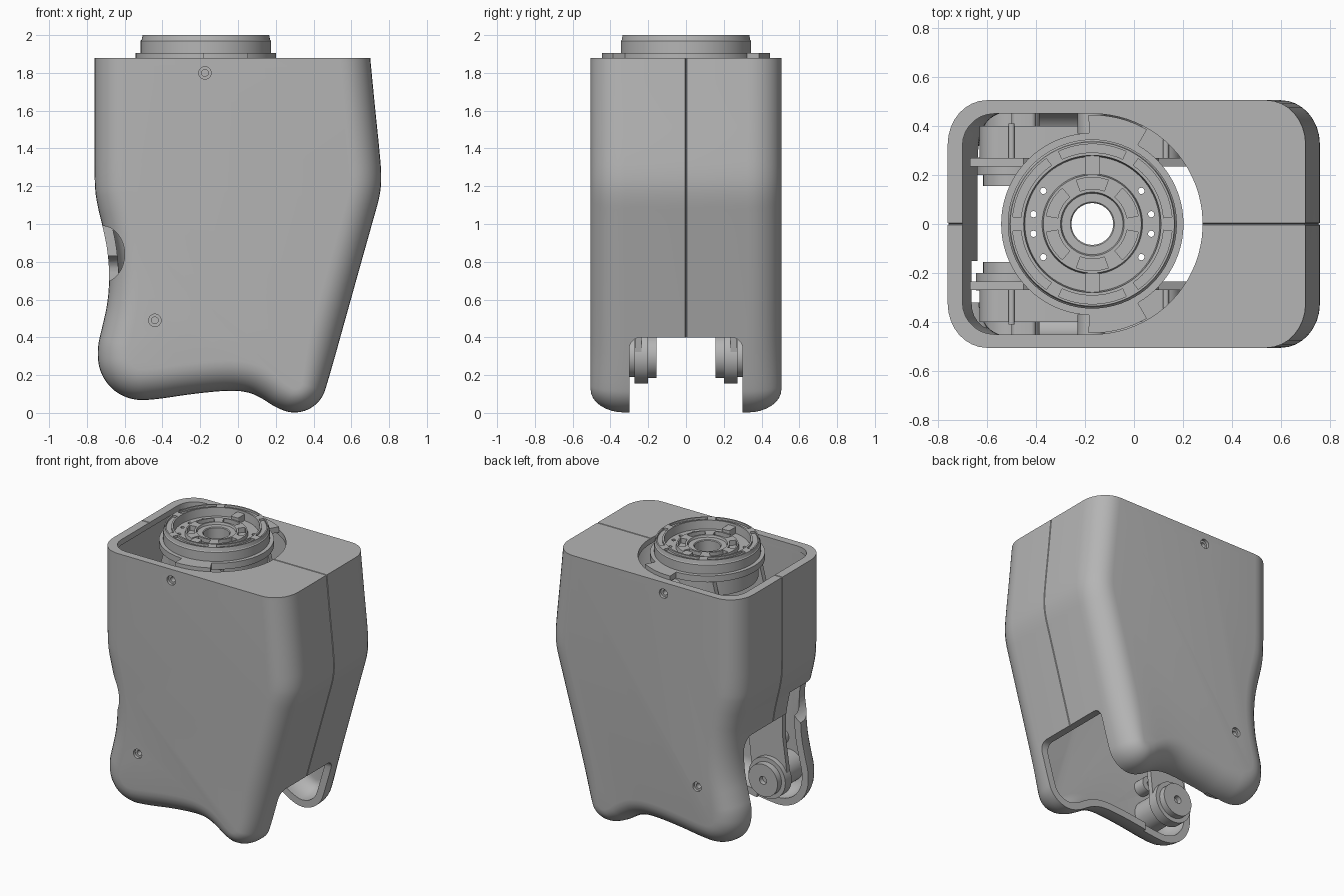
import bpy, bmesh
from math import sin, cos, pi, radians, exp
from mathutils import Vector

if "Cube" in bpy.data.objects:
    bpy.data.objects.remove(bpy.data.objects["Cube"])

grey = bpy.data.materials.new("satin_grey")
grey.use_nodes = True
COLOUR = (0.46, 0.46, 0.46, 1)
grey.diffuse_color = COLOUR
for node in grey.node_tree.nodes:
    if node.type == 'BSDF_PRINCIPLED':
        node.inputs["Base Color"].default_value = COLOUR


# ---- helpers ----
def finish(name, bm):
    bmesh.ops.recalc_face_normals(bm, faces=bm.faces)
    mesh = bpy.data.meshes.new(name)
    bm.to_mesh(mesh)
    bm.free()
    mesh.materials.append(grey)
    ob = bpy.data.objects.new(name, mesh)
    bpy.context.collection.objects.link(ob)
    return ob


def skin(name, rings, closed=False):
    """Join equal rings of points; cap the ends unless closed."""
    bm = bmesh.new()
    loops = [[bm.verts.new(p) for p in ring] for ring in rings]
    n = len(loops[0])
    pairs = list(zip(loops, loops[1:]))
    if closed:
        pairs.append((loops[-1], loops[0]))
    else:
        bm.faces.new(loops[0])
        bm.faces.new(loops[-1])
    for a, b in pairs:
        for i in range(n):
            j = (i + 1) % n
            bm.faces.new((a[i], a[j], b[j], b[i]))
    return finish(name, bm)


def prism(name, pts, lo, hi, axis):
    place = {'x': lambda p, h: (h, p[0], p[1]),
             'y': lambda p, h: (p[0], h, p[1]),
             'z': lambda p, h: (p[0], p[1], h)}[axis]
    return skin(name, [[place(p, h) for p in pts] for h in (lo, hi)])


def arc(cx, cy, r, a0=0, a1=360, n=32, ry=None):
    full = a1 - a0 == 360
    steps = n if full else n - 1
    angles = [radians(a0 + (a1 - a0) * i / steps) for i in range(n)]
    return [(cx + r * cos(a), cy + (ry or r) * sin(a)) for a in angles]


def band(cx, cy, r0, r1, a0, a1):
    return arc(cx, cy, r1, a0, a1, 12) + arc(cx, cy, r0, a1, a0, 12)


def rect(x0, x1, y0, y1, r=0.02):
    return (arc(x1 - r, y1 - r, r, 0, 90, 6) + arc(x0 + r, y1 - r, r, 90, 180, 6)
            + arc(x0 + r, y0 + r, r, 180, 270, 6) + arc(x1 - r, y0 + r, r, 270, 360, 6))


def lathe(name, profile, cx, n=72):
    rings = [[(cx + r * cos(2 * pi * k / n), r * sin(2 * pi * k / n), z)
              for r, z in profile] for k in range(n)]
    return skin(name, rings, closed=True)


def cut(ob, cutters):
    for c in cutters:
        c.hide_render = True
        mod = ob.modifiers.new("cut", 'BOOLEAN')
        mod.operation, mod.solver, mod.object = 'DIFFERENCE', 'EXACT', c
    bpy.context.view_layer.update()
    dg = bpy.context.evaluated_depsgraph_get()
    mesh = bpy.data.meshes.new_from_object(ob.evaluated_get(dg))
    ob.modifiers.clear()
    ob.data = mesh
    for c in cutters:
        bpy.data.objects.remove(c)


# ---- shell outline, from the top of one end round the feet to the other ----
outline = [(-.76, 1.88), (-.76, 1.5), (-.76, 1.2), (-.745, 1.1), (-.715, .98), (-.69, .86),
           (-.68, .72), (-.69, .58), (-.72, .45), (-.746, .342), (-.735, .218), (-.664, .116),
           (-.55, .064), (-.42, .073), (-.25, .1), (-.05, .12), (.05, .112), (.12, .082),
           (.2, .028), (.285, -.003), (.373, .013), (.442, .07), (.472, .15), (.6, .61),
           (.715, 1.02), (.752, 1.15), (.761, 1.25), (.748, 1.4), (.725, 1.62), (.7, 1.88)]
path = [Vector(p) for p in outline]
for _ in range(3):
    soft = [path[0]]
    for a, b in zip(path, path[1:]):
        soft += [a.lerp(b, .25), a.lerp(b, .75)]
    path = soft + [path[-1]]


def section(y, base, rounding, top):
    ring = []
    last = len(path) - 1
    for i, p in enumerate(path):
        t = (path[min(i + 1, last)] - path[max(i - 1, 0)]).normalized()
        radius = .16 - .05 * exp(-((p.x - .33) ** 2 + (p.y - .1) ** 2) / .04)
        q = p + Vector((-t.y, t.x)) * (base + rounding * radius)
        ring.append((q.x, y, top if i in (0, last) else q.y))
    return ring


def body(name, half, edge, base, scale, top, seam):
    steps = [radians(90 * k / 8) for k in range(9)]
    side = [(half - edge + edge * sin(a), scale * (1 - cos(a))) for a in steps]
    rings = [section(-y, base, f, top) for y, f in reversed(side)]
    if seam:
        rings += [section(-.004, base, 0, top), section(0, base + .008, 0, top - .008),
                  section(.004, base, 0, top)]
    rings += [section(y, base, f, top) for y, f in side]
    return skin(name, rings)


AX = -.17
SCREWS = [(-.175, 1.8), (-.44, .49)]
shell = body("shell", .505, .18, 0, 1, 1.88, True)
cavity = body("cavity", .455, .13, .05, .7, 1.84, False)
opening = prism("opening", arc(AX, 0, .45, -90, 90, 40) + arc(-.57, .32, .13, 90, 180, 8)
                + arc(-.57, -.32, .13, 180, 270, 8), 1.79, 2.2, 'z')
notches = [prism("notch", rect(-.3, .3, -.5, .4, .06), -.9, .9, 'x'),
           prism("rear_notch", rect(-.32, .32, -.45, .83, .08), -.95, -.35, 'x'),
           prism("cable_bite", arc(-.72, .84, .12, ry=.15), -.6, -.15, 'y')]
bores = [prism("bore", arc(x, z, .033, n=24), s * .4, s * .6, 'y')
         for x, z in SCREWS for s in (1, -1)]
cut(shell, [cavity, opening] + notches + bores)

# ---- turntable on top ----
turntable = lathe("turntable", [
    (.372, 1.86), (.372, 1.905), (.345, 1.905), (.345, 1.97), (.34, 1.975), (.335, 2.0),
    (.28, 2.0), (.275, 1.94), (.205, 1.94), (.2, 1.965), (.13, 1.965), (.125, 1.95),
    (.09, 1.95), (.085, 1.945), (.085, 1.86)], AX)
pockets = []
for k in range(6):
    a = 60 * k
    pockets.append(prism("slot", band(AX, 0, .292, .326, a + 5, a + 55), 1.985, 2.1, 'z'))
    pockets.append(prism("pocket", band(AX, 0, .143, .19, a + 10, a + 50), 1.93, 2.1, 'z'))
for s in (1, -1):
    for dx, dy in ((.24, .04), (.24, -.04), (.2, .135), (.2, -.135)):
        pockets.append(prism("pin_hole", arc(AX + s * dx, dy, .013, n=12), 1.8, 2.1, 'z'))
cut(turntable, pockets)
lathe("turntable_collar", [(.33, 1.74), (.33, 1.865), (.28, 1.865), (.28, 1.74)], AX)

# ---- mirrored inner mechanism ----
HX, HZ = -.5, .3
for s, side in ((1, "rear"), (-1, "front")):
    prism(side + "_flange_ear", band(AX, 0, .36, .445, s * 60, s * 92), 1.865, 1.905, 'z')
    prism(side + "_turntable_bar", rect(AX - .03, AX + .03, s * .24 - .04, s * .24 + .04, .008),
          1.935, 1.985, 'z')
    # side plate running from the joint up to the turntable
    plate = arc(HX, HZ, .14, 170, 350, 20) + [
        (-.32, .65), (.0, 1.05), (.23, 1.2), (.23, 1.58), (.1, 1.66), (.05, 1.85),
        (-.4, 1.85), (-.45, 1.66), (-.67, 1.58), (-.67, 1.22), (-.6, .95), (-.6, .6)]
    prism(side + "_side_plate", plate, s * .235, s * .27, 'y')
    # drive housing with ribs
    prism(side + "_drive_housing", rect(-.63, .19, 1.2, 1.56, .08), s * .265, s * .4, 'y')
    for x in (-.5, .13):
        prism(side + "_housing_rib", rect(x - .012, x + .012, 1.18, 1.58, .01),
              s * .265, s * .41, 'y')
    # stepped joint hub
    hub = prism(side + "_joint_hub", arc(HX, HZ, .145, n=48), s * .2, s * .272, 'y')
    cap = prism(side + "_joint_cap", arc(HX, HZ, .115, n=48), s * .155, s * .21, 'y')
    cut(cap, [prism("centre_hole", arc(HX, HZ, .028), s * .1, s * .19, 'y')])
    prism(side + "_joint_boss", arc(HX, HZ, .11, n=48), s * .26, s * .465, 'y')
    prism(side + "_tie_post", rect(-.5, -.4, 1.3, 1.45), s * .39, s * .46, 'y')
    # screw posts behind the shell bores
    for x, z in SCREWS:
        post = prism(side + "_screw_post", arc(x, z, .055), s * .37, s * .485, 'y')
        cut(post, [prism("post_hole", arc(x, z, .018, n=20), s * .3, s * .6, 'y')])

# ---- smooth shading with sharp edges kept ----
bpy.context.view_layer.update()
for ob in bpy.context.view_layer.objects:
    chosen = ob.type == 'MESH' and grey.name in ob.data.materials
    ob.select_set(chosen)
    if chosen:
        bpy.context.view_layer.objects.active = ob
bpy.ops.object.shade_smooth_by_angle(angle=radians(30))
